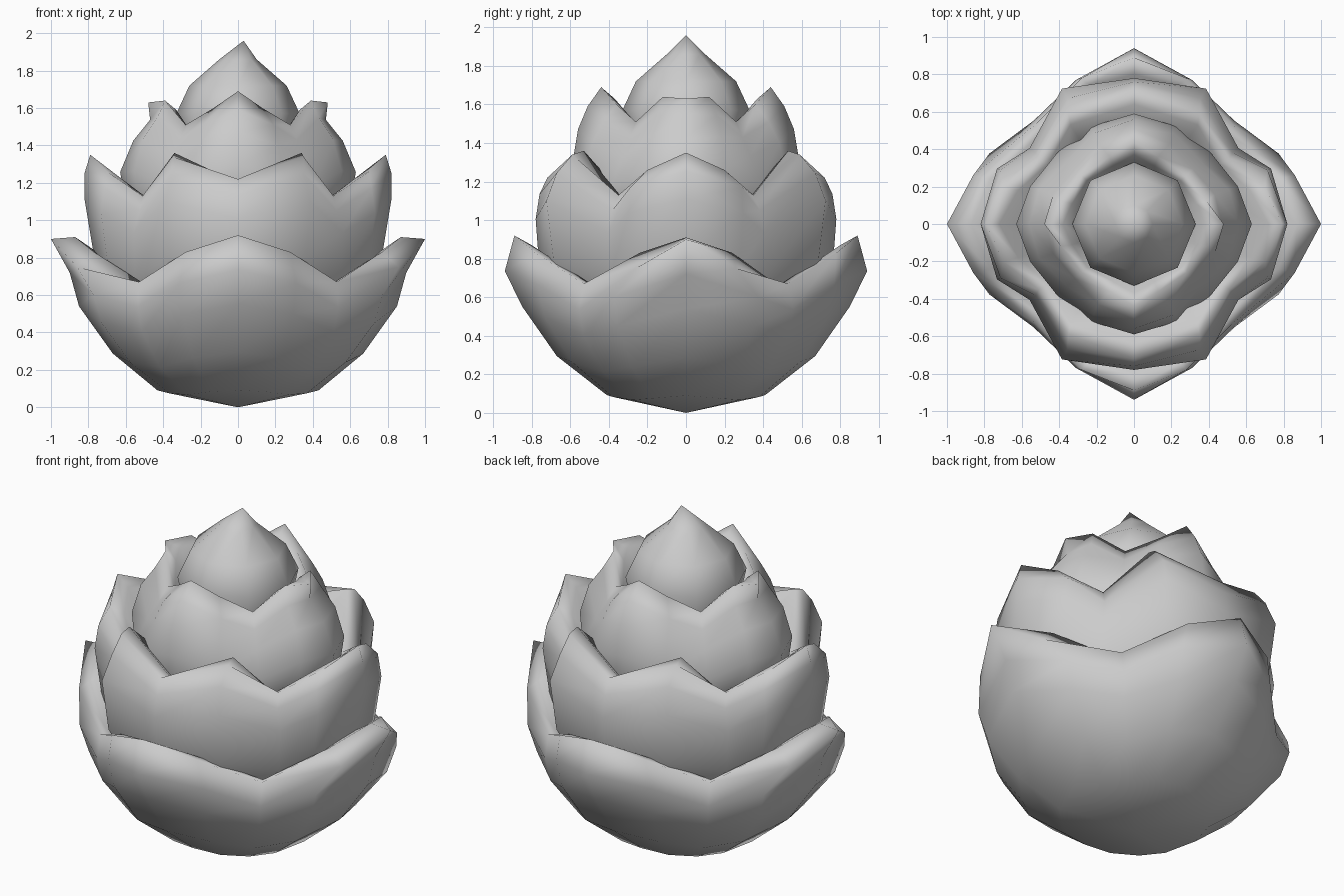
import bpy, bmesh
from math import sin, cos, radians, tau

cube = bpy.data.objects.get("Cube")
if cube:
    bpy.data.objects.remove(cube)

grey = bpy.data.materials.new("petal_grey")
grey.use_nodes = True
colour = (0.6, 0.6, 0.6, 1)
grey.diffuse_color = colour
grey.node_tree.nodes["Principled BSDF"].inputs["Base Color"].default_value = colour


def loft(name, base, rings, tip=None):
    """Skin rings of points upwards from a base point, with an optional closing tip."""
    bm = bmesh.new()
    rows = [[bm.verts.new(p) for p in ring] for ring in rings]
    n = len(rows[0])
    bottom = bm.verts.new(base)
    top = bm.verts.new(tip) if tip else None
    for i in range(n):
        j = (i + 1) % n
        bm.faces.new((bottom, rows[0][j], rows[0][i]))
        for low, high in zip(rows, rows[1:]):
            bm.faces.new((low[i], low[j], high[j], high[i]))
        if top:
            bm.faces.new((rows[-1][i], rows[-1][j], top))
    mesh = bpy.data.meshes.new(name)
    bm.to_mesh(mesh)
    bm.free()
    mesh.materials.append(grey)
    mesh.shade_smooth()
    obj = bpy.data.objects.new(name, mesh)
    bpy.context.collection.objects.link(obj)


def full_ring(quarter):
    """Mirror a quarter ring (from +x to +y) into all four quadrants."""
    half = quarter + [(-x, y, z) for x, y, z in quarter[-2::-1]]
    return half + [(x, -y, z) for x, y, z in half[-2:0:-1]]


def petal_cup(name, base, angles, rows, rim, lip):
    """Rows give a height fraction, then a radius for each column of the quarter.
    The rim folds over into a lip that sinks into the next layer."""
    rings = []
    for fraction, *radii in rows:
        quarter = []
        for a, r, edge in zip(angles, radii, rim):
            a = radians(a)
            quarter.append((r * cos(a), r * sin(a), base + fraction * (edge[2] - base)))
        rings.append(full_ring(quarter))
    sunk = [(x * .8, y * .8, z - .12) for x, y, z in lip]
    rings += [full_ring(q) for q in (rim, lip, sunk)]
    loft(name, (0, 0, base), rings)


# Outer petals: pointed on all four sides, flared into beaks at the left and right
petal_cup("outer_petals", 0, (0, 26, 46, 68, 90),
          [(.10, .43, .41, .39, .41, .41),
           (.32, .67, .64, .60, .64, .67),
           (.60, .85, .81, .74, .79, .85),
           (.80, .90, .86, .77, .83, .94)],
          [(1, 0, .90), (.86, .26, .75), (.53, .53, .67), (.28, .78, .83), (0, .89, .92)],
          [(.87, 0, .91), (.77, .24, .83), (.50, .48, .66), (.24, .74, .83), (0, .80, .87)])

# Middle petals: pointed at the sides, notched at front and back
petal_cup("middle_petals", .15, (0, 22, 36, 62, 90),
          [(.30, .62, .60, .56, .62, .60),
           (.55, .77, .75, .68, .78, .76),
           (.80, .82, .79, .69, .82, .78),
           (.92, .82, .77, .65, .76, .76)],
          [(.79, 0, 1.35), (.70, .20, 1.26), (.51, .35, 1.13), (.35, .59, 1.34), (0, .72, 1.22)],
          [(.72, 0, 1.29), (.62, .18, 1.22), (.46, .32, 1.10), (.34, .53, 1.36), (0, .64, 1.20)])

# Inner petals: blunt at the sides, pointed at front and back
petal_cup("inner_petals", .7, (0, 20, 43, 66, 90),
          [(.30, .58, .55, .52, .54, .56),
           (.60, .63, .59, .56, .57, .59),
           (.78, .56, .54, .49, .53, .56),
           (.90, .47, .46, .43, .47, .51)],
          [(.48, 0, 1.63), (.39, .12, 1.64), (.28, .26, 1.51), (.13, .36, 1.60), (0, .44, 1.69)],
          [(.38, 0, 1.62), (.33, .11, 1.59), (.25, .23, 1.47), (.11, .31, 1.56), (0, .37, 1.63)])

# Closed bud in the centre
sides = 8
profile = [(.25, 1.2), (.33, 1.57), (.26, 1.72), (.10, 1.86)]
bud = [[(r * cos(tau * i / sides), r * sin(tau * i / sides), z) for i in range(sides)]
       for r, z in profile]
loft("centre_bud", (0, 0, 1.1), bud, (.03, 0, 1.96))
